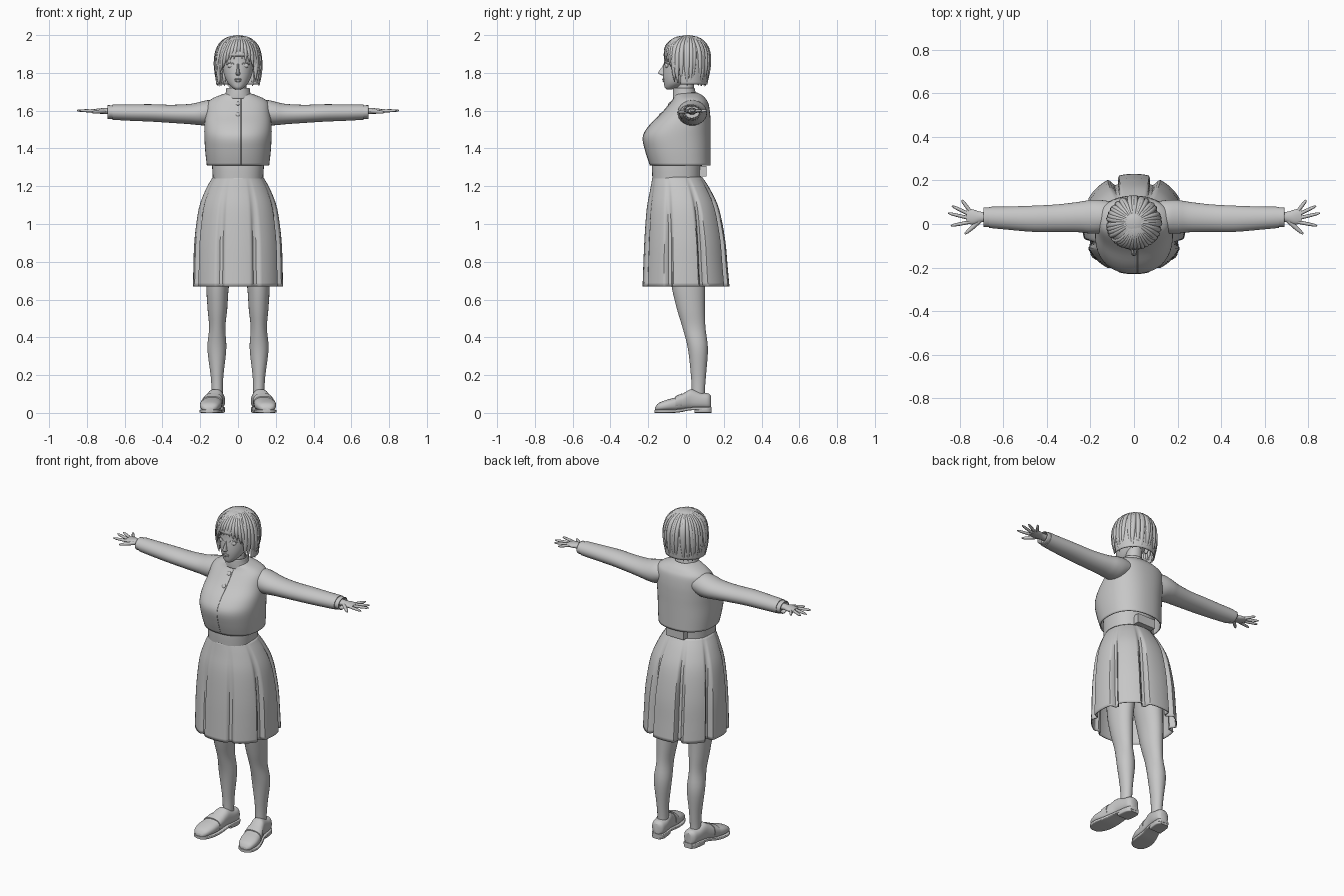
import bpy, bmesh, math, random
from math import sin, cos, pi
from mathutils import Vector

random.seed(4)
if "Cube" in bpy.data.objects:
    bpy.data.objects.remove(bpy.data.objects["Cube"], do_unlink=True)

SHADE = (0.57, 0.57, 0.57, 1)
grey = bpy.data.materials.new("plain grey")
grey.use_nodes = True
grey.diffuse_color = SHADE
grey.node_tree.nodes["Principled BSDF"].inputs["Base Color"].default_value = SHADE

SIDES = (("left", 1), ("right", -1))
AXES = {"x": lambda t, u, v: (t, v, u),
        "y": lambda t, u, v: (u, t, v),
        "z": lambda t, u, v: (u, v, t)}


def spline(rows, f):
    """Smoothly interpolate a list of rows at f in 0..1."""
    f *= len(rows) - 1
    i = min(int(f), len(rows) - 2)
    f -= i
    a, b, c, d = (rows[max(0, min(len(rows) - 1, i + k))] for k in (-1, 0, 1, 2))
    return [q + f * ((r - p) + f * ((2*p - 5*q + 4*r - s) + f * (3*(q - r) + s - p))) / 2
            for p, q, r, s in zip(a, b, c, d)]


def finish(ob, angle=40):
    ob.data.materials.append(grey)
    bpy.ops.object.select_all(action='DESELECT')
    ob.select_set(True)
    bpy.context.view_layer.objects.active = ob
    bpy.ops.object.shade_smooth_by_angle(angle=math.radians(angle))
    return ob


def from_bmesh(name, bm):
    bmesh.ops.recalc_face_normals(bm, faces=bm.faces)
    me = bpy.data.meshes.new(name)
    bm.to_mesh(me)
    bm.free()
    ob = bpy.data.objects.new(name, me)
    bpy.context.collection.objects.link(ob)
    return finish(ob)


def loft(name, rings, axis="z", side=1, power=2, n=32, steps=4, caps=True,
         fold=None, cut=None, shell=0):
    """Skin through rings of (position, centre, half width, low, high)."""
    bm = bmesh.new()
    loops = []
    total = (len(rings) - 1) * steps
    for k in range(total + 1):
        t, cu, ru, lo, hi = spline(rings, k / total)
        loop = []
        for j in range(n):
            a = 2 * pi * j / n
            g = fold(a, t) if fold else 1
            c, s = (math.copysign(abs(w) ** (2 / power), w) for w in (cos(a), sin(a)))
            x, y, z = AXES[axis](t, cu + ru * c * g, (lo + hi) / 2 + (hi - lo) / 2 * s * g)
            loop.append(bm.verts.new((side * x, y, z)))
        loops.append(loop)
    for p, q in zip(loops, loops[1:]):
        for j in range(n):
            bm.faces.new((p[j], p[j - 1], q[j - 1], q[j]))
    if caps:
        bm.faces.new(loops[0])
        bm.faces.new(loops[-1])
    if cut:
        gone = [f for f in bm.faces if cut(f.calc_center_median())]
        bmesh.ops.delete(bm, geom=gone, context='FACES')
    ob = from_bmesh(name, bm)
    if shell:
        ob.modifiers.new("thickness", 'SOLIDIFY').thickness = shell
    return ob


def strands(name, paths, depth, sides=2):
    """Tapered tubes; each path holds (point, relative radius) pairs."""
    cu = bpy.data.curves.new(name, 'CURVE')
    cu.dimensions = '3D'
    cu.bevel_depth, cu.bevel_resolution, cu.use_fill_caps = depth, sides, True
    for path in paths:
        sp = cu.splines.new('POLY')
        sp.points.add(len(path) - 1)
        for p, (co, r) in zip(sp.points, path):
            p.co, p.radius = (*co, 1), r
        sp.use_smooth = True
    ob = bpy.data.objects.new(name, cu)
    bpy.context.collection.objects.link(ob)
    cu.materials.append(grey)


def ball(name, loc, size, rot_x=0):
    bpy.ops.mesh.primitive_uv_sphere_add(segments=16, ring_count=10, location=loc, rotation=(rot_x, 0, 0))
    ob = bpy.context.object
    ob.name, ob.scale = name, size
    finish(ob)


# Jacket, waistband and collar
jacket = [(1.31, 0, .165, -.19, .13), (1.38, 0, .173, -.213, .13), (1.46, 0, .178, -.228, .13),
          (1.52, 0, .178, -.195, .13), (1.58, 0, .172, -.135, .128), (1.635, 0, .165, -.088, .12),
          (1.662, 0, .14, -.068, .105), (1.682, 0, .095, -.06, .085), (1.695, 0, .055, -.05, .06)]
loft("jacket", jacket, power=2.3, n=48, caps=False, shell=.006)
loft("waistband", [(1.24, 0, .133, -.178, .08), (1.32, 0, .138, -.18, .085), (1.4, 0, .14, -.17, .1)],
     power=2.3, n=40)
loft("collar", [(1.665, 0, .075, -.07, .062), (1.69, 0, .066, -.07, .052), (1.72, 0, .062, -.068, .046)],
     caps=False, shell=.006)
front = [spline(jacket, i / 30) for i in range(30)]
strands("placket_edge", [[((.016, r[3], r[0]), 1) for r in front]], .002, 1)
for i in (15, 19):
    ball("button", (0, front[i][3] - .001, front[i][0]), (.012, .005, .012), -.7)
bpy.ops.mesh.primitive_cube_add(size=1, location=(0, .09, 1.28))
buckle = bpy.context.object
buckle.name, buckle.scale = "back_buckle", (.12, .036, .055)
finish(buckle)


# Skirt with eight box pleats, deeper towards the back
def pleat(a, z):
    off = abs((a + pi / 8) % (pi / 4) - pi / 8) / (pi / 8)
    depth = .11 + .05 * sin(a)
    return 1 - depth * min(1, max(0, 1.26 - z) * 3) * min(1, max(0, off - .76) * 8)


loft("skirt", [(1.25, 0, .133, -.177, .085), (1.18, 0, .172, -.19, .13), (1.08, 0, .208, -.208, .175),
               (.92, 0, .23, -.22, .207), (.78, 0, .236, -.226, .22), (.67, 0, .238, -.23, .23)],
     power=2.1, n=160, caps=False, fold=pleat, shell=.005)
loft("hips", [(1.25, 0, .125, -.15, .075), (1.1, 0, .15, -.13, .12), (.95, 0, .15, -.11, .115)], steps=3)

# Limbs
tips = ((.79, .11), (.835, .083), (.853, .05), (.84, -.008))
for label, s in SIDES:
    loft(label + "_sleeve", [(.09, 1.6, .045, -.03, .1), (.15, 1.59, .066, -.043, .11),
                             (.2, 1.585, .062, -.044, .11), (.25, 1.582, .054, -.038, .102),
                             (.35, 1.583, .048, -.036, .09), (.46, 1.588, .046, -.036, .084),
                             (.58, 1.59, .043, -.026, .08), (.665, 1.592, .04, -.018, .079)], "x", s, n=28)
    loft(label + "_cuff", [(.65, 1.592, .036, -.014, .076), (.69, 1.593, .036, -.013, .075)],
         "x", s, caps=False, shell=.005)
    loft(label + "_palm", [(.64, 1.597, .02, .008, .056), (.7, 1.598, .016, .008, .056),
                           (.735, 1.598, .014, -.002, .066), (.768, 1.598, .009, .002, .07)], "x", s, n=20)
    fingers = []
    for i, (tx, ty) in enumerate(tips):
        base = Vector((s * .752, .06 - .017 * i, 1.598))
        tip = Vector((s * tx, ty, 1.601))
        fingers.append([(base.lerp(tip, f), r) for f, r in ((0, 1), (.5, .95), (.85, .8), (1, .35))])
    fingers.append([((s * .705, .018, 1.597), 1.4), ((s * .74, -.015, 1.594), 1.2),
                    ((s * .765, -.037, 1.592), .9), ((s * .776, -.046, 1.592), .4)])
    strands(label + "_fingers", fingers, .0085)
    loft(label + "_leg", [(1, .08, .075, -.1, .1), (.82, .095, .073, -.095, .105), (.67, .108, .06, -.076, .1),
                          (.55, .109, .052, -.048, .1), (.45, .11, .043, -.018, .103),
                          (.34, .112, .05, .01, .116), (.2, .111, .034, .026, .106),
                          (.12, .11, .03, .03, .1), (.06, .11, .03, .03, .1)], side=s, n=28)
    # Loafers
    loft(label + "_shoe", [(-.163, .152, .02, .012, .03), (-.145, .151, .043, .01, .052),
                           (-.1, .146, .056, .01, .07), (-.05, .138, .054, .01, .084),
                           (.0, .127, .047, .015, .112), (.03, .12, .044, .018, .125),
                           (.08, .112, .044, .02, .108), (.118, .109, .038, .02, .103),
                           (.133, .108, .022, .022, .09)], "y", s, power=2.5, n=28)
    loft(label + "_sole", [(-.166, .152, .02, 0, .016), (-.147, .151, .045, 0, .018), (-.1, .146, .058, 0, .018),
                           (-.04, .136, .054, .002, .02), (.03, .12, .045, .014, .03),
                           (.115, .109, .04, .012, .032), (.136, .108, .024, .012, .032)], "y", s, power=6)
    loft(label + "_heel", [(.045, .117, .042, 0, .03), (.11, .11, .041, 0, .03), (.135, .108, .026, 0, .03)],
         "y", s, power=6)
    loft(label + "_shoe_strap", [(-.055, .139, .057, .015, .088), (-.02, .132, .053, .018, .105)],
         "y", s, power=2.4)

# Head and face
loft("neck", [(1.64, 0, .048, -.05, .045), (1.7, 0, .045, -.05, .04), (1.8, 0, .045, -.045, .05)])
loft("head", [(1.712, 0, .014, -.102, -.075), (1.722, 0, .03, -.112, -.045), (1.745, 0, .053, -.117, .0),
              (1.78, 0, .07, -.121, .04), (1.82, 0, .081, -.12, .07), (1.86, 0, .087, -.116, .09),
              (1.91, 0, .087, -.112, .1), (1.95, 0, .07, -.085, .08), (1.975, 0, .035, -.045, .045)], n=40)
loft("nose", [(1.785, 0, .008, -.125, -.105), (1.795, 0, .012, -.144, -.1), (1.805, 0, .009, -.146, -.1),
              (1.83, 0, .006, -.128, -.1), (1.85, 0, .006, -.118, -.1)], n=16)
ball("upper_lip", (0, -.118, 1.766), (.02, .008, .005))
ball("lower_lip", (0, -.116, 1.757), (.016, .008, .006))
for label, s in SIDES:
    ball(label + "_eye", (s * .038, -.1, 1.838), (.018, .01, .013))
    strands(label + "_upper_lid", [[((s * (.018 + .043 * f), -.115 + .025 * f * f, 1.844 + .011 * sin(pi * f)),
                                     .5 + f * .5) for f in (0, .25, .5, .75, 1)]], .003)
    ball(label + "_ear", (s * .088, .0, 1.82), (.01, .018, .028))

# Bobbed hair: a cap open at the face, then tapered locks over it
hair = [(1.992, 0, .012, .0, .02), (1.98, 0, .055, -.05, .065), (1.947, 0, .092, -.093, .1),
        (1.9, 0, .11, -.112, .117), (1.85, 0, .115, -.113, .118), (1.8, 0, .115, -.11, .115),
        (1.74, 0, .11, -.1, .108)]
cap = loft("hair_cap", hair, n=40, shell=.006, caps=False,
           cut=lambda c: c.y < -.035 and c.z < 1.885)
cap.modifiers["thickness"].offset = 1
ball("hair_crown", (0, .01, 1.98), (.05, .05, .02))


def lock(angle, end, sweep=0):
    path = []
    for k in range(15):
        f = k / 14
        z, _, rx, lo, hi = spline(hair, f * end)
        a = angle + sweep * f
        width = .35 + .65 * sin(pi * min(.5, f * .9)) if f < .7 else 1 - ((f - .7) / .3) ** 2 * .88
        path.append(((rx * sin(a), (lo + hi) / 2 - (hi - lo) / 2 * cos(a), z - max(0, f - .8) * .06), width))
    return path


locks = []
for i in range(28):
    a = math.radians(60 + i * 240 / 27)
    locks.append(lock(a, random.uniform(.9, 1), random.uniform(-.14, .14)))
strands("hair_locks", locks, .0145)
# Parted fringe, short over the brow and long beside the cheeks
fringe = []
for i in range(13):
    d = -60 + i * 10
    end = .53 + .4 * (abs(d) / 60) ** 2 + random.uniform(-.03, .02)
    fringe.append(lock(math.radians(d * .6 + 8), end, math.radians(d * .48 - 8)))
strands("fringe", fringe, .0125)
